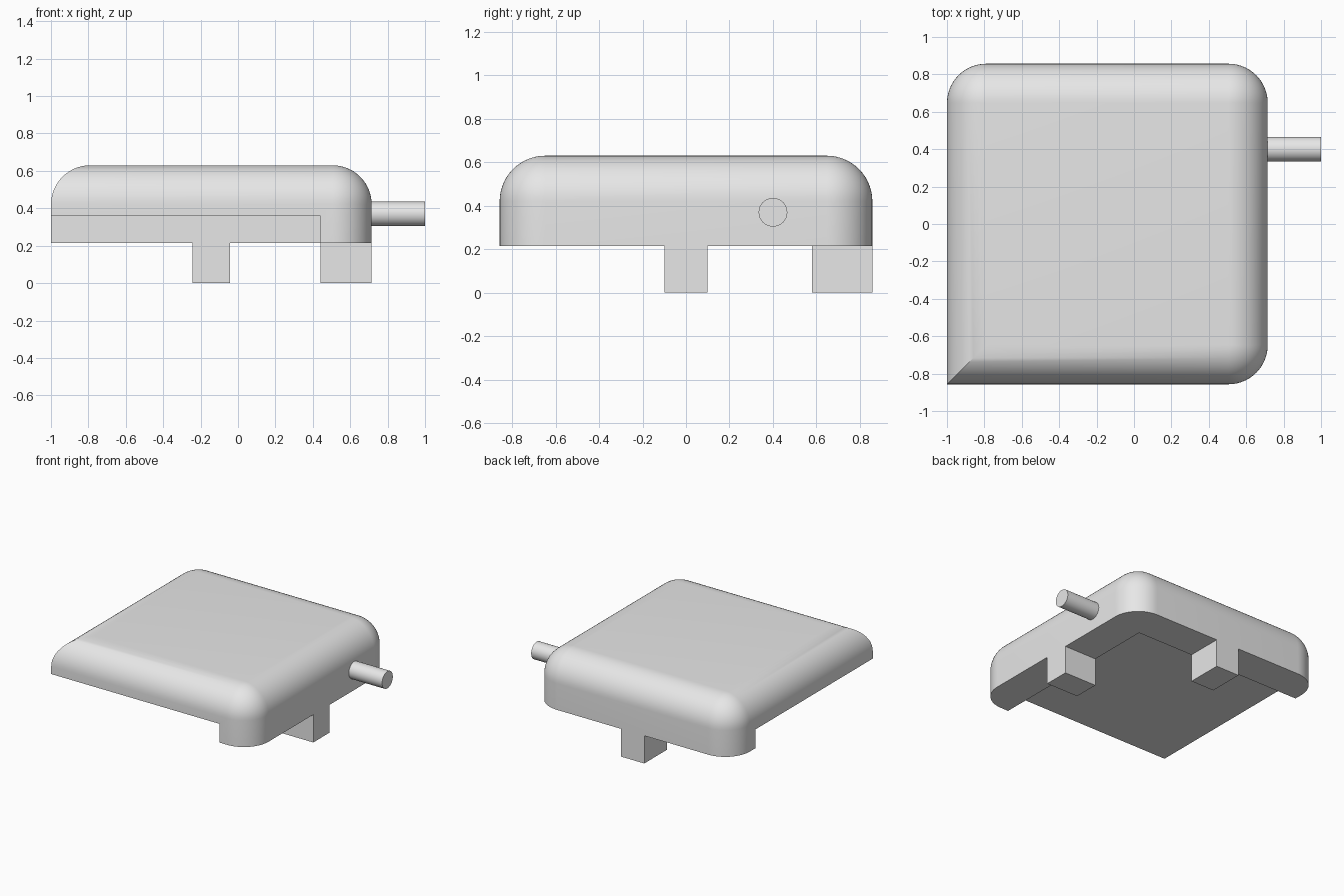
import bpy, bmesh, math

if "Cube" in bpy.data.objects:
    bpy.data.objects.remove(bpy.data.objects["Cube"])

X0, X1, Y0, Y1 = -1.0, 0.715, -0.857, 0.857     # outline of the body
Z0, Z_PANEL, Z_TOP, R = 0.215, 0.36, 0.63, 0.21  # rim bottom, panel underside, top, fillet
RIM_X, RIM_Y = 0.44, 0.58                        # inner sides of the L-shaped rim
SEG = 14

grey = bpy.data.materials.new("light grey")
grey.diffuse_color = (0.8, 0.8, 0.8, 1)
grey.use_nodes = True
grey.node_tree.nodes["Principled BSDF"].inputs["Base Color"].default_value = grey.diffuse_color


def finish(name, bm):
    bmesh.ops.recalc_face_normals(bm, faces=bm.faces)
    mesh = bpy.data.meshes.new(name)
    bm.to_mesh(mesh)
    bm.free()
    mesh.materials.append(grey)
    ob = bpy.data.objects.new(name, mesh)
    bpy.context.collection.objects.link(ob)
    return ob


def smooth(ob):
    bpy.ops.object.select_all(action='DESELECT')
    ob.select_set(True)
    bpy.context.view_layer.objects.active = ob
    bpy.ops.object.shade_smooth_by_angle(angle=math.radians(30))


def box(name, x0, x1, y0, y1, z0, z1):
    bm = bmesh.new()
    bmesh.ops.create_cube(bm, size=1)
    for v in bm.verts:
        v.co = (x0 + (v.co.x + .5) * (x1 - x0),
                y0 + (v.co.y + .5) * (y1 - y0),
                z0 + (v.co.z + .5) * (z1 - z0))
    return finish(name, bm)


def outline(d):
    """Square outline inset by d: three round corners, sharp front left corner."""
    pts = [(X0 + d, Y0 + d)]
    corners = [(X1 - R, Y0 + R, -90), (X1 - R, Y1 - R, 0), (X0 + R, Y1 - R, 90)]
    for cx, cy, start in corners:
        for i in range(SEG + 1):
            a = math.radians(start + 90 * i / SEG)
            pts.append((cx + (R - d) * math.cos(a), cy + (R - d) * math.sin(a)))
    return pts


# Body: stacked outlines with a quarter-round top edge
levels = [(0, Z0)]
for i in range(SEG + 1):
    t = math.pi / 2 * i / SEG
    levels.append((R * (1 - math.cos(t)), Z_TOP - R + R * math.sin(t)))
bm = bmesh.new()
rings = [[bm.verts.new((x, y, z)) for x, y in outline(d)] for d, z in levels]
n = len(rings[0])
for a, b in zip(rings, rings[1:]):
    for i in range(n):
        j = (i + 1) % n
        bm.faces.new((a[i], a[j], b[j], b[i]))
bm.faces.new(rings[0][::-1])
bm.faces.new(rings[-1])
bmesh.ops.remove_doubles(bm, verts=bm.verts, dist=1e-5)
body = finish("body", bm)

# Cut the underside, leaving an L-shaped rim along the right and the back
cutter = box("underside_cutter", -1.5, RIM_X, -1.5, RIM_Y, -0.5, Z_PANEL)
cutter.hide_render = True
mod = body.modifiers.new("underside", 'BOOLEAN')
mod.operation, mod.solver, mod.object = 'DIFFERENCE', 'EXACT', cutter
bpy.context.view_layer.objects.active = body
bpy.ops.object.modifier_apply(modifier=mod.name)
bpy.data.objects.remove(cutter)
smooth(body)

# Legs in the middle of the right and back sides
cx = (X0 + X1) / 2
box("right_leg", RIM_X, X1, -0.1, 0.1, 0, Z0)
box("back_leg", cx - 0.1, cx + 0.1, RIM_Y, Y1, 0, Z0)

# Side pin
bpy.ops.mesh.primitive_cylinder_add(vertices=32, radius=0.066, depth=1 - X1 + 0.02,
                                    location=((1 + X1 - 0.02) / 2, 0.4, 0.37),
                                    rotation=(0, math.pi / 2, 0))
pin = bpy.context.object
pin.name = "side_pin"
pin.data.materials.append(grey)
smooth(pin)
